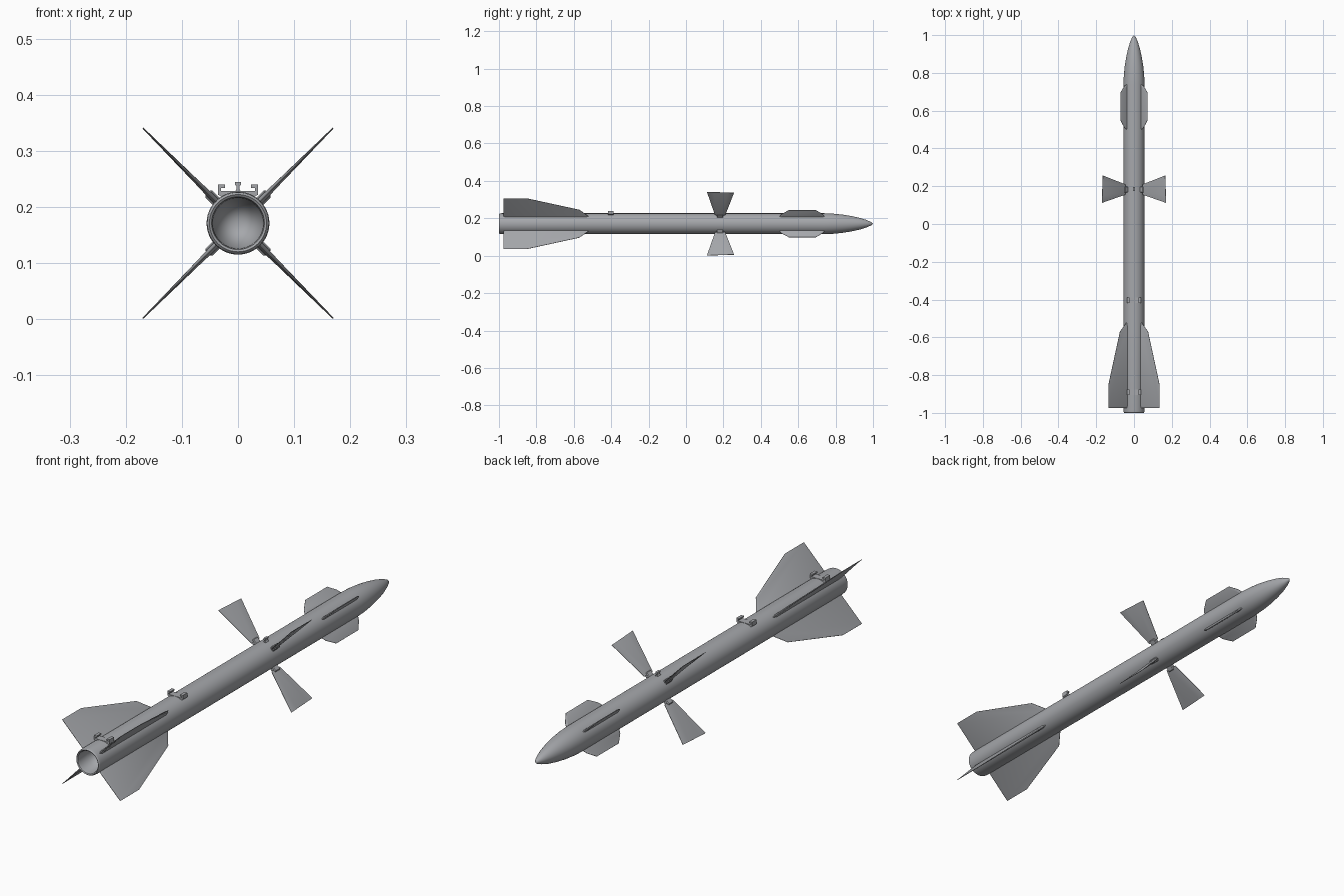
import bpy, bmesh, math
from mathutils import Matrix, Vector

if "Cube" in bpy.data.objects:
    bpy.data.objects.remove(bpy.data.objects["Cube"])

ZC = 0.171   # height of the body axis
R = 0.056    # body radius

grey = bpy.data.materials.new("missile_grey")
grey.diffuse_color = (0.38, 0.39, 0.41, 1)
grey.use_nodes = True
grey.node_tree.nodes["Principled BSDF"].inputs["Base Color"].default_value = grey.diffuse_color


def finish(name, bm, angle=30):
    bmesh.ops.remove_doubles(bm, verts=bm.verts, dist=1e-5)
    bmesh.ops.recalc_face_normals(bm, faces=bm.faces)
    me = bpy.data.meshes.new(name)
    bm.to_mesh(me)
    bm.free()
    me.materials.append(grey)
    ob = bpy.data.objects.new(name, me)
    bpy.context.collection.objects.link(ob)
    bpy.ops.object.select_all(action='DESELECT')
    ob.select_set(True)
    bpy.context.view_layer.objects.active = ob
    bpy.ops.object.shade_smooth_by_angle(angle=math.radians(angle))
    return ob


def lathe(name, profile, sides=48, origin=(0, 0, ZC)):
    """Spin (radius, y) points about the long axis."""
    bm = bmesh.new()
    vs = [bm.verts.new((r, y, 0)) for r, y in profile]
    es = [bm.edges.new(p) for p in zip(vs, vs[1:])]
    bmesh.ops.spin(bm, geom=vs + es, cent=(0, 0, 0), axis=(0, 1, 0),
                   angle=math.tau, steps=sides)
    bmesh.ops.translate(bm, verts=bm.verts, vec=origin)
    return finish(name, bm)


def quarter(k):
    """Place a part built along +x onto one arm of the X layout."""
    return Matrix.Translation((0, 0, ZC)) @ Matrix.Rotation(math.radians(45 + 90 * k), 4, 'Y')


def fin_set(name, outline, core):
    """Four fins. outline: (radius, y) edge points; core: (radius, y, half
    thickness) points of the raised flat, one per outline point."""
    for k in range(4):
        bm = bmesh.new()
        n = len(outline)
        layers = []
        for s in (1, -1):
            rim = [bm.verts.new((r, y, s * 0.0008)) for r, y in outline]
            top = [bm.verts.new((r, y, s * t)) for r, y, t in core]
            for i in range(n):
                j = (i + 1) % n
                bm.faces.new((rim[i], rim[j], top[j], top[i]))
            bm.faces.new(top)
            layers.append(rim)
        a, b = layers
        for i in range(n):
            j = (i + 1) % n
            bm.faces.new((a[i], a[j], b[j], b[i]))
        bm.transform(quarter(k))
        finish(f"{name}_{k + 1}", bm, 20)


def extrude_profile(name, pts, y0, y1):
    """Extrude an (x, z) section along y."""
    bm = bmesh.new()
    f = bm.faces.new([bm.verts.new((x, y0, z)) for x, z in pts])
    ex = bmesh.ops.extrude_face_region(bm, geom=[f])['geom']
    bmesh.ops.translate(bm, vec=(0, y1 - y0, 0),
                        verts=[v for v in ex if isinstance(v, bmesh.types.BMVert)])
    return finish(name, bm)


# Body with ogive nose, rounded tail rim and conical nozzle
lathe("body", [
    (0, 1.0), (0.009, 0.99), (0.020, 0.965), (0.031, 0.93), (0.041, 0.885),
    (0.049, 0.835), (0.054, 0.785), (R, 0.74), (R, 0.2), (R, -0.5), (R, -0.985),
    (0.0545, -0.996), (0.051, -1.0), (0.047, -0.997), (0.045, -0.985),
    (0.043, -0.94), (0, -0.86)])

# Tail fins
fin_set("tail_fin",
        [(0.05, -0.975), (0.191, -0.975), (0.191, -0.85), (0.105, -0.57), (0.05, -0.515)],
        [(0.05, -0.965, 0.006), (0.186, -0.965, 0.0013), (0.186, -0.853, 0.0013),
         (0.101, -0.585, 0.0035), (0.05, -0.535, 0.006)])

# Flared steering fins
fin_set("steering_fin",
        [(0.066, 0.155), (0.240, 0.112), (0.234, 0.257), (0.066, 0.21)],
        [(0.066, 0.172, 0.005), (0.238, 0.15, 0.0012), (0.233, 0.22, 0.0012),
         (0.066, 0.195, 0.005)])

# Forward strakes
fin_set("forward_strake",
        [(0.048, 0.495), (0.072, 0.51), (0.102, 0.55), (0.102, 0.695), (0.072, 0.73), (0.048, 0.745)],
        [(0.048, 0.505, 0.005), (0.072, 0.52, 0.004), (0.098, 0.556, 0.002),
         (0.098, 0.689, 0.002), (0.072, 0.72, 0.004), (0.048, 0.735, 0.005)])

# Pivot blocks under the steering fins
for k in range(4):
    bm = bmesh.new()
    bmesh.ops.create_cube(bm, size=1)
    bmesh.ops.scale(bm, verts=bm.verts, vec=(0.028, 0.032, 0.018))
    bmesh.ops.translate(bm, verts=bm.verts, vec=(0.062, 0.182, 0))
    bmesh.ops.bevel(bm, geom=bm.edges[:], offset=0.003, segments=1, affect='EDGES')
    bm.transform(quarter(k))
    finish(f"fin_pivot_{k + 1}", bm)

# Launch rail shoes: a saddle with inward-turned hooks
half = [(0.022, 0.228), (0.030, 0.228), (0.030, 0.234), (0.023, 0.234),
        (0.023, 0.240), (0.036, 0.240), (0.036, 0.222), (0.026, 0.216)]
shoe = half + [(-x, z) for x, z in reversed(half)]
for name, y in (("mid", -0.403), ("tail", -0.89)):
    extrude_profile(f"rail_shoe_{name}", shoe, y - 0.015, y + 0.015)

# Front hanger lug
lug = [(0.008, 0.224), (0.003, 0.231), (0.0025, 0.237), (0.005, 0.239), (0.005, 0.244)]
extrude_profile("hanger_lug", lug + [(-x, z) for x, z in reversed(lug)], 0.176, 0.196)
